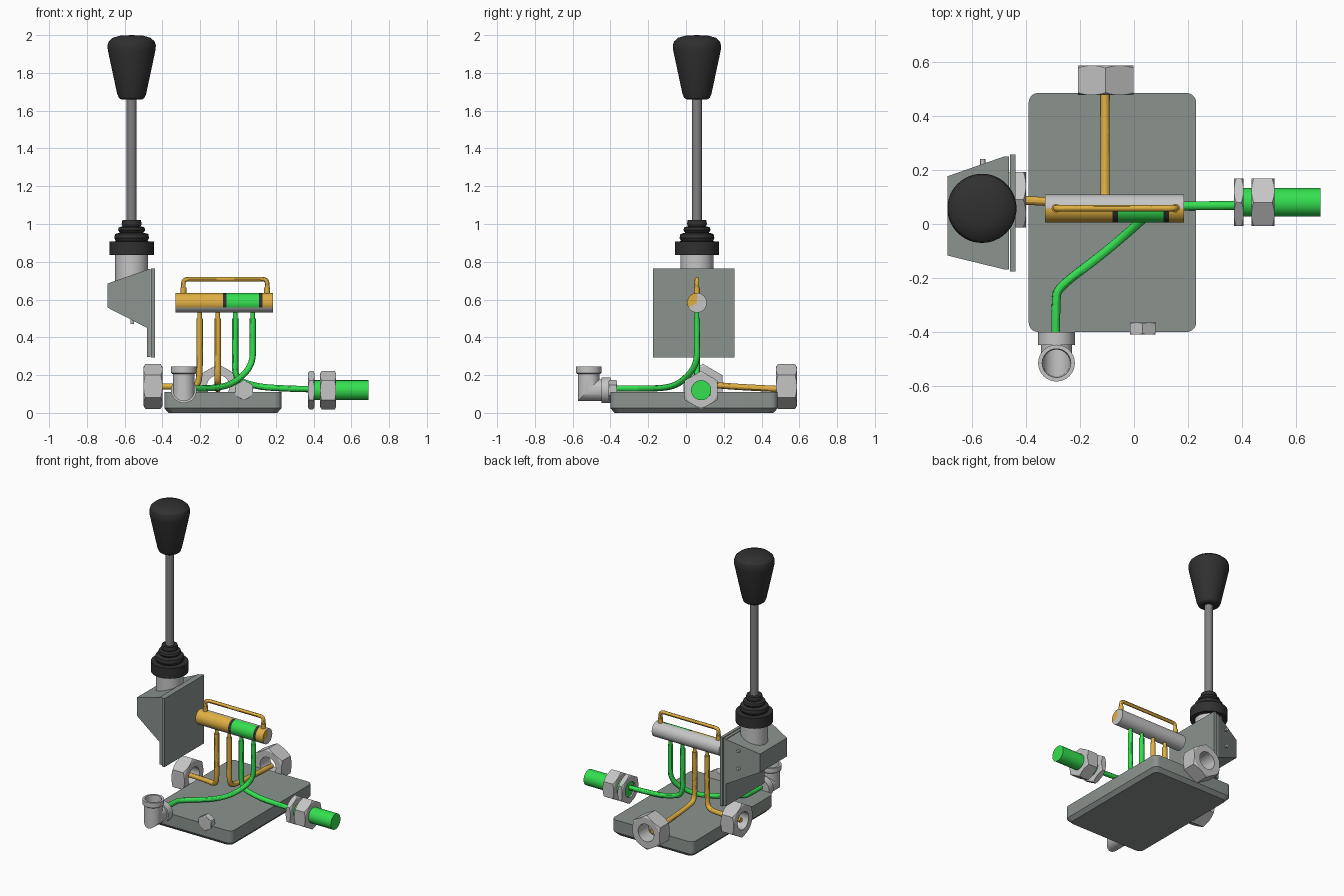
import bpy, bmesh, math
from mathutils import Vector

if "Cube" in bpy.data.objects:
    bpy.data.objects.remove(bpy.data.objects["Cube"])

def material(name, r, g, b):
    m = bpy.data.materials.new(name)
    m.diffuse_color = (r, g, b, 1)
    m.use_nodes = True
    m.node_tree.nodes["Principled BSDF"].inputs["Base Color"].default_value = m.diffuse_color
    return m

GREY = material("housing grey", 0.26, 0.295, 0.275)
METAL = material("light metal", 0.56, 0.56, 0.56)
STEEL = material("rod steel", 0.22, 0.22, 0.22)
BLACK = material("black rubber", 0.03, 0.03, 0.03)
GOLD = material("gold", 0.74, 0.43, 0.055)
GREEN = material("green", 0.035, 0.74, 0.08)
X, Y, Z = Vector((1, 0, 0)), Vector((0, 1, 0)), Vector((0, 0, 1))

def add(name, bm, mats):
    bmesh.ops.recalc_face_normals(bm, faces=bm.faces)
    me = bpy.data.meshes.new(name)
    bm.to_mesh(me)
    bm.free()
    ob = bpy.data.objects.new(name, me)
    bpy.context.collection.objects.link(ob)
    for m in mats:
        me.materials.append(m)
    bpy.ops.object.select_all(action='DESELECT')
    ob.select_set(True)
    bpy.context.view_layer.objects.active = ob
    bpy.ops.object.shade_smooth_by_angle(angle=math.radians(30))
    return ob

def lathe(name, profile, loc, axis, mats, segs=40, closed=False, paint=None):
    """Turn (radius, height) points about an axis; profile may depend on the angle."""
    bm = bmesh.new()
    q = Z.rotation_difference(axis)
    rows = []
    for i in range(segs):
        t = 2 * math.pi * i / segs
        pts = profile(t) if callable(profile) else profile
        rows.append([bm.verts.new(Vector(loc) + q @ Vector((r * math.cos(t), r * math.sin(t), h)))
                     for r, h in pts])
    n = len(rows[0])
    for i in range(segs):
        a, b = rows[i], rows[(i + 1) % segs]
        for j in range(n if closed else n - 1):
            k = (j + 1) % n
            bm.faces.new((a[j], b[j], b[k], a[k]))
    bmesh.ops.remove_doubles(bm, verts=bm.verts, dist=1e-5)
    if paint:
        for f in bm.faces:
            f.material_index = paint(f.calc_center_median())
    return add(name, bm, mats)

def rod(name, r, length, loc, axis, mat, segs=32):
    return lathe(name, [(0, 0), (r, 0), (r, length), (0, length)], loc, axis, [mat], segs)

def nut(name, flats, length, hole, loc, axis, phase=0):
    """Hexagon nut with conical chamfers and a round bore."""
    a = flats / 2
    def prof(t):
        d = (t - phase) % (math.pi / 3) - math.pi / 6
        r = a / math.cos(d)
        c = (r - a) * 0.6
        return [(hole, 0), (a, 0), (r, c + 1e-4), (r, length - c - 1e-4), (a, length), (hole, length)]
    return lathe(name, prof, loc, axis, [METAL], 48, closed=hole > 0)

def pipe(name, pts, r, mat):
    cu = bpy.data.curves.new(name, 'CURVE')
    cu.dimensions = '3D'
    cu.bevel_depth, cu.bevel_resolution, cu.use_fill_caps = r, 4, True
    s = cu.splines.new('NURBS')
    s.points.add(len(pts) - 1)
    for p, co in zip(s.points, pts):
        p.co = (*co, 1)
    s.order_u, s.use_endpoint_u, s.resolution_u = 3, True, 8
    tmp = bpy.data.objects.new(name, cu)
    bpy.context.collection.objects.link(tmp)
    bpy.context.view_layer.update()
    me = bpy.data.meshes.new_from_object(tmp.evaluated_get(bpy.context.evaluated_depsgraph_get()))
    bpy.data.objects.remove(tmp)
    bm = bmesh.new()
    bm.from_mesh(me)
    return add(name, bm, [mat])

def loft(name, sections, mat):
    """Skin a stack of equal-count point loops and cap both ends."""
    bm = bmesh.new()
    loops = [[bm.verts.new(p) for p in s] for s in sections]
    n = len(loops[0])
    for a, b in zip(loops, loops[1:]):
        for i in range(n):
            bm.faces.new((a[i], a[(i + 1) % n], b[(i + 1) % n], b[i]))
    bm.faces.new(loops[0])
    bm.faces.new(loops[-1])
    return add(name, bm, [mat])

# base plate: rounded corners, tapered lower edge
def rounded(z, inset, rad=0.035):
    x0, x1, y0, y1 = -0.39 + inset, 0.23 - inset, -0.40 + inset, 0.485 - inset
    out = []
    for cx, cy, a0 in ((x1 - rad, y1 - rad, 0), (x0 + rad, y1 - rad, 90),
                       (x0 + rad, y0 + rad, 180), (x1 - rad, y0 + rad, 270)):
        for k in range(6):
            a = math.radians(a0 + 18 * k)
            out.append((cx + rad * math.cos(a), cy + rad * math.sin(a), z))
    return out
loft("base_plate", [rounded(0.0, 0.022), rounded(0.025, 0), rounded(0.11, 0)], GREY)

# lever bracket: two plates and a tapered block
def rect(x, y0, y1, z0, z1):
    return [(x, y0, z0), (x, y1, z0), (x, y1, z1), (x, y0, z1)]
loft("bracket_plate", [rect(-0.46, -0.175, 0.257, 0.292, 0.765), rect(-0.439, -0.175, 0.257, 0.292, 0.765)], GREY)
loft("bracket_back_plate", [rect(-0.482, -0.168, 0.25, 0.297, 0.762), rect(-0.462, -0.168, 0.25, 0.297, 0.762)], GREY)
loft("bracket_block", [rect(-0.69, -0.117, 0.177, 0.557, 0.685), rect(-0.481, -0.168, 0.25, 0.45, 0.758)], GREY)
for i, z in enumerate((0.57, 0.69)):
    rod(f"bracket_side_pin_{i}", 0.01, 0.06, (-0.56, 0.18, z), Y, METAL, 12)
rod("bracket_lower_pin", 0.01, 0.06, (-0.56, 0.06, 0.47), Z, METAL, 12)

# hand lever
LX, LY = -0.563, 0.058
rod("lever_collar", 0.087, 0.19, (LX, LY, 0.65), Z, METAL, 40)
lathe("rubber_boot", [(0, .835), (.117, .835), (.117, .907), (.084, .909), (.092, .925), (.088, .947), (.062, .954),
                      (.072, .967), (.068, .982), (.048, .988), (.053, 1.0), (.049, 1.02), (0, 1.02)],
      (LX, LY, 0), Z, [BLACK])
rod("lever_rod", 0.026, 0.68, (LX, LY, 1.0), Z, STEEL, 24)
lathe("lever_knob", [(0, 1.66), (.056, 1.66), (.068, 1.668), (.077, 1.69), (.126, 1.92), (.128, 1.945), (.121, 1.967),
                     (.1, 1.986), (.06, 1.997), (0, 2.0)], (LX, LY, 0), Z, [BLACK], 48)

# valve cylinder with a coloured cutaway sector
VY, VZ = 0.058, 0.583
def paint_valve(c):
    a = math.degrees(math.atan2(c.z - VZ, c.y - VY))
    if -153 < a < 90:
        return 0
    if -0.06 < c.x < 0.11:
        return 2
    return 3 if -0.08 < c.x < 0.13 else 1
R = 0.052
lathe("valve_cylinder", [(0, 0), (R, 0), (R, .25), (R, .27), (R, .44), (R, .46), (R, .515), (0, .515)],
      (-0.33, VY, VZ), X, [METAL, GOLD, GREEN, BLACK], 48, paint=paint_valve)

# bridge pipe over the cylinder
pipe("bridge_pipe", [(-.289, VY, .62), (-.289, VY, .665), (-.289, VY, .708), (-.235, VY, .708), (.10, VY, .708),
                     (.154, VY, .708), (.154, VY, .665), (.154, VY, .62)], 0.012, GOLD)
for i, x in enumerate((-.289, .154)):
    rod(f"bridge_ferrule_{i}", 0.016, 0.04, (x, VY, .625), Z, GOLD, 20)

# four supply pipes, each with a thin neck at the cylinder
for name, x, path, mat in (
        ("left", -.203, [(-.203, VY, .33), (-.203, VY, .20), (-.215, .065, .14), (-.30, .085, .14), (-.485, .09, .14)], GOLD),
        ("back", -.107, [(-.107, VY, .30), (-.107, VY, .17), (-.107, .12, .15), (-.107, .3, .135), (-.107, .52, .125)], GOLD),
        ("right", -.015, [(-.015, VY, .3), (-.015, VY, .18), (.06, .062, .15), (.17, .068, .13), (.39, .068, .125)], GREEN),
        ("front", .078, [(.078, VY, .38), (.078, VY, .25), (-.02, -.03, .155), (-.12, -.115, .13), (-.28, -.235, .13),
                         (-.29, -.28, .13), (-.29, -.42, .13)], GREEN)):
    pipe(name + "_pipe", [(x, VY, .50)] + path, 0.0165, mat)
    rod(name + "_pipe_neck", 0.012, 0.06, (x, VY, .49), Z, mat, 20)

# port nuts
nut("left_nut", 0.206, 0.10, 0.06, (-0.50, 0.09, 0.14), X)
nut("back_nut", 0.206, 0.11, 0.06, (-0.105, 0.477, 0.14), Y, math.pi / 6)
nut("right_thin_nut", 0.176, 0.036, 0.053, (0.37, 0.08, 0.12), X)
nut("right_nut", 0.176, 0.085, 0.053, (0.435, 0.08, 0.12), X)
nut("front_plug", 0.094, 0.045, 0, (0.032, -0.41, 0.12), Y, math.pi / 6)
rod("outlet_rod", 0.053, 0.31, (0.38, 0.08, 0.12), X, GREEN, 40)

# elbow fitting: mitred hollow body with an open upper mouth
EX, EY, EZ = -0.287, -0.515, 0.12
def ring(r, kind, d=0):
    out = []
    for i in range(40):
        c, s = r * math.cos(math.pi * i / 20), r * math.sin(math.pi * i / 20)
        y, z = {"up": (EY + s, d), "mitre": (EY + s, EZ + s), "out": (EY + d, EZ + s)}[kind]
        out.append((EX + c, y, z))
    return out
loft("elbow_body", [ring(.058, "out", .10), ring(.058, "mitre"), ring(.058, "up", .205), ring(.068, "up", .212),
                    ring(.068, "up", .245), ring(.053, "up", .245), ring(.05, "mitre"), ring(.05, "out", .09)], METAL)
rod("elbow_flange", 0.068, 0.048, (EX, EY + .067, EZ), Y, METAL, 40)
